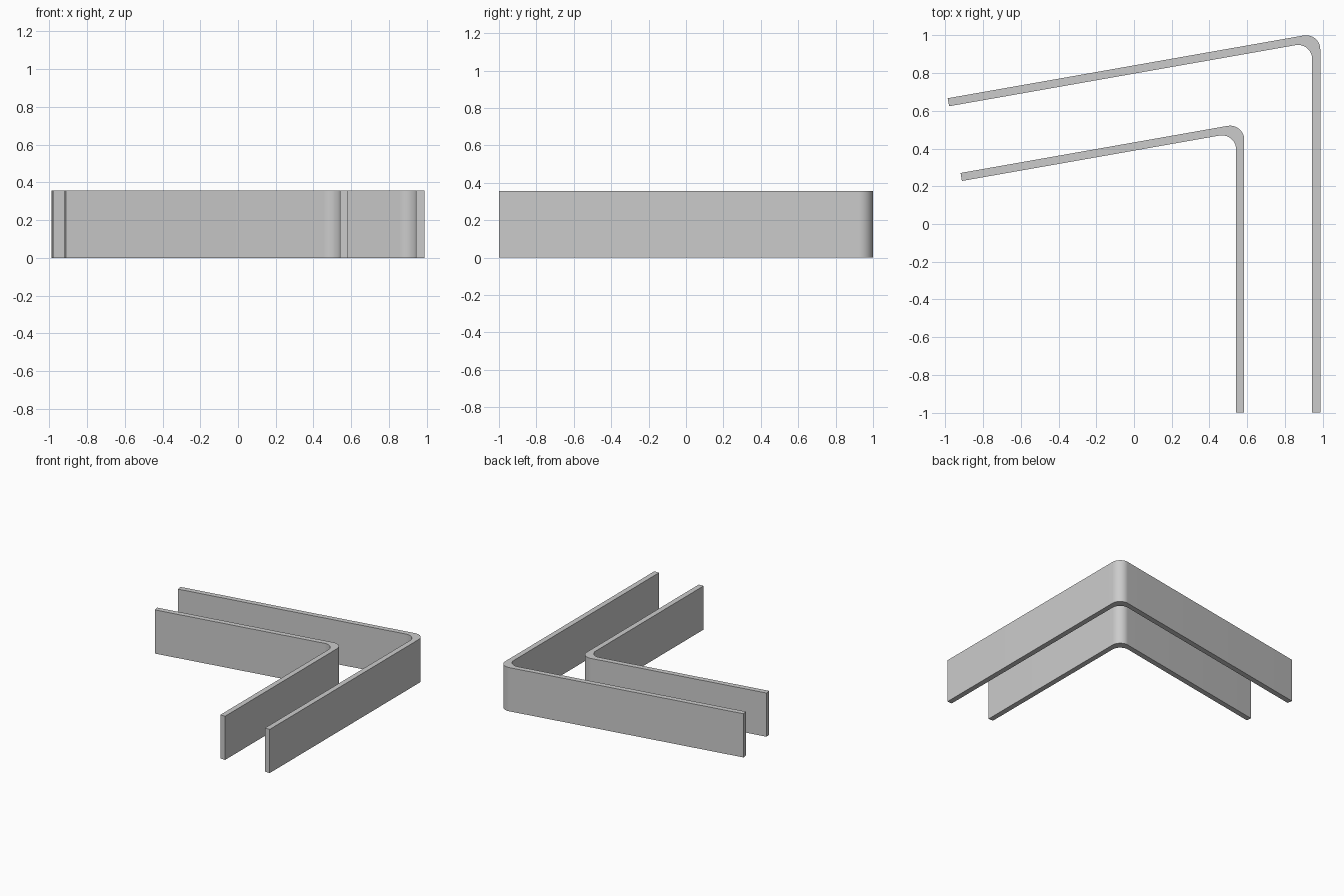
import bpy, bmesh, math
from mathutils import Vector

cube = bpy.data.objects.get("Cube")
if cube:
    bpy.data.objects.remove(cube, do_unlink=True)

HEIGHT, THICK, RADIUS = 0.357, 0.043, 0.075
TILT = math.radians(10)
ALONG = Vector((math.cos(TILT), math.sin(TILT)))
NORMAL = Vector((-math.sin(TILT), math.cos(TILT)))

grey = bpy.data.materials.new("grey")
grey.use_nodes = True
grey.diffuse_color = (0.6, 0.6, 0.6, 1)
grey.node_tree.nodes["Principled BSDF"].inputs["Base Color"].default_value = (0.6, 0.6, 0.6, 1)


def fillet(corner, steps=14):
    """Arc from the tilted leg round to the straight leg, inside the corner."""
    drop = RADIUS / math.cos(TILT) + RADIUS * math.tan(TILT)
    centre = corner - Vector((RADIUS, drop))
    start = math.pi / 2 + TILT
    return [centre + RADIUS * Vector((math.cos(a), math.sin(a)))
            for a in (start * (1 - i / steps) for i in range(steps + 1))]


def bent_wall(name, right, peak, left):
    """Upright strip with a straight leg, a rounded bend and a tilted leg."""
    rise = 1 / math.cos(TILT) + math.tan(TILT) - 1
    outer = Vector((right, peak + RADIUS * rise))
    inner = outer - Vector((THICK, THICK / math.cos(TILT) + THICK * math.tan(TILT)))
    tip = outer + ALONG * ((left - right) / ALONG.x)
    outline = [tip] + fillet(outer)
    outline += [Vector((right, -1)), Vector((right - THICK, -1))]
    outline += fillet(inner)[::-1] + [tip - NORMAL * THICK]

    bm = bmesh.new()
    base = bm.faces.new([bm.verts.new((p.x, p.y, 0)) for p in outline])
    top = bmesh.ops.extrude_face_region(bm, geom=[base], use_keep_orig=True)["geom"]
    bmesh.ops.translate(bm, vec=(0, 0, HEIGHT),
                        verts=[g for g in top if isinstance(g, bmesh.types.BMVert)])
    bmesh.ops.recalc_face_normals(bm, faces=bm.faces)
    mesh = bpy.data.meshes.new(name)
    bm.to_mesh(mesh)
    bm.free()
    mesh.materials.append(grey)
    obj = bpy.data.objects.new(name, mesh)
    bpy.context.collection.objects.link(obj)
    bpy.ops.object.select_all(action='DESELECT')
    obj.select_set(True)
    bpy.context.view_layer.objects.active = obj
    bpy.ops.object.shade_smooth_by_angle(angle=math.radians(30))


# Outer and inner bent walls
bent_wall("outer_wall", 0.987, 1.0, -0.987)
bent_wall("inner_wall", 0.584, 0.521, -0.919)
